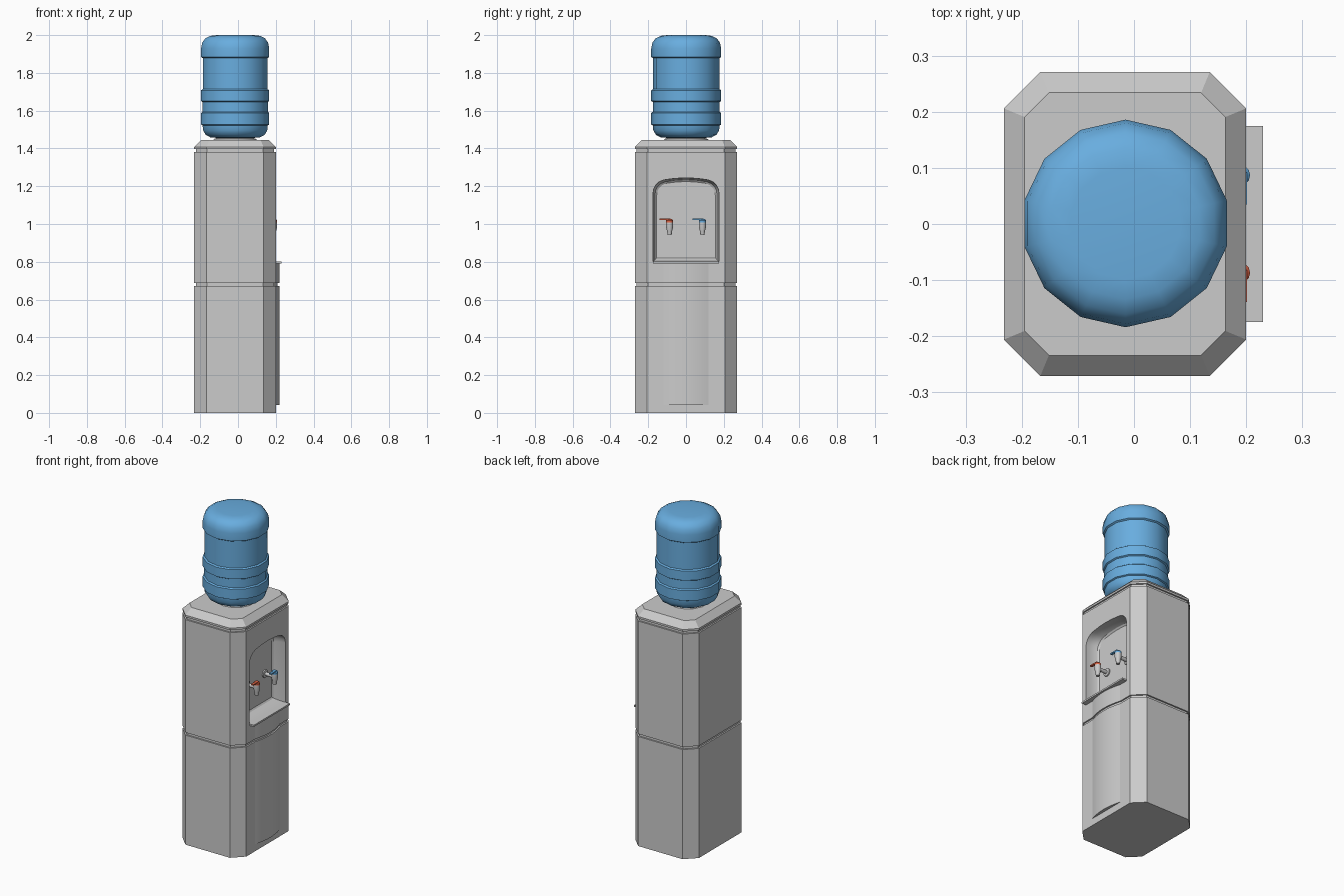
import bpy, bmesh, math
from mathutils import Vector

if "Cube" in bpy.data.objects:
    bpy.data.objects.remove(bpy.data.objects["Cube"])


def material(name, rgb):
    m = bpy.data.materials.new(name)
    m.diffuse_color = (*rgb, 1)
    m.use_nodes = True
    m.node_tree.nodes["Principled BSDF"].inputs["Base Color"].default_value = m.diffuse_color
    return m


BLUE = material("blue", (0.14, 0.42, 0.74))
RED = material("red", (0.75, 0.13, 0.06))


def loft(name, rings, mat=None, smooth=None):
    """Skin a stack of equal-length closed rings and cap both ends."""
    bm = bmesh.new()
    vs = [[bm.verts.new(p) for p in r] for r in rings]
    n = len(vs[0])
    for a, b in zip(vs, vs[1:]):
        for i in range(n):
            j = (i + 1) % n
            bm.faces.new((a[i], a[j], b[j], b[i]))
    bm.faces.new(vs[0][::-1])
    bm.faces.new(vs[-1])
    bmesh.ops.recalc_face_normals(bm, faces=bm.faces)
    me = bpy.data.meshes.new(name)
    bm.to_mesh(me)
    bm.free()
    ob = bpy.data.objects.new(name, me)
    bpy.context.collection.objects.link(ob)
    if mat:
        me.materials.append(mat)
    if smooth:
        shade(ob, smooth)
    return ob


def shade(ob, angle):
    bpy.ops.object.select_all(action='DESELECT')
    bpy.context.view_layer.objects.active = ob
    ob.select_set(True)
    bpy.ops.object.shade_smooth_by_angle(angle=math.radians(angle))


def turned(name, centre, profile, sides, mat=None, axis='Z', smooth=35):
    """Revolve (radius, height) pairs round a vertical or x axis."""
    rings = []
    for r, h in profile:
        ring = []
        for i in range(sides):
            t = math.pi / 2 + 2 * math.pi * i / sides
            u, v = r * math.cos(t), r * math.sin(t)
            p = (u, v, h) if axis == 'Z' else (h, u, v)
            ring.append(Vector(centre) + Vector(p))
        rings.append(ring)
    return loft(name, rings, mat, smooth)


def box(name, x0, x1, y0, y1, z0, z1, mat=None):
    return loft(name, [[(x0, y0, z), (x1, y0, z), (x1, y1, z), (x0, y1, z)]
                       for z in (z0, z1)], mat)


# Cabinet: chamfered rectangle with two grooves and a sloped cap
def octagon(z, d):
    x, y = 0.216 - d, 0.271 - d
    c = 0.065 - d * (2 - math.sqrt(2))
    pts = [(x, y - c), (x - c, y), (c - x, y), (-x, y - c),
           (-x, c - y), (c - x, -y), (x - c, -y), (x, c - y)]
    return [(a - 0.016, b, z) for a, b in pts]


G = 0.009
body = loft("cabinet", [octagon(z, d) for z, d in [
    (0, 0), (0.672, 0), (0.672, G), (0.688, G), (0.688, 0), (1.38, 0),
    (1.38, G), (1.396, G), (1.396, 0), (1.408, 0), (1.445, 0.037)]])

# Dispensing recess: arched outline, rounded into the back wall
half = [(0.175, 0.80), (0.175, 1.165), (0.171, 1.187), (0.161, 1.207),
        (0.145, 1.222), (0.12, 1.234), (0.06, 1.242)]
outline = half + [(0, 1.245)] + [(-y, z) for y, z in reversed(half)]


def recess_ring(x, d):
    return [(x, y * (1 - d / 0.175), 1.022 + (z - 1.022) * (1 - d / 0.222))
            for y, z in outline]


cutter = loft("recess_cutter", [recess_ring(x, d) for x, d in [
    (0.26, 0), (0.175, 0.001), (0.145, 0.005), (0.127, 0.011), (0.12, 0.02)]])
cutter.hide_render = True
mod = body.modifiers.new("recess", 'BOOLEAN')
mod.object = cutter
mod.solver = 'EXACT'
bpy.context.view_layer.objects.active = body
bpy.ops.object.modifier_apply(modifier=mod.name)
bpy.data.objects.remove(cutter)
shade(body, 30)


# Bowed lower front panel, following the cabinet groove
def bow(z, d):
    pts = []
    for i in range(13):
        y = -0.12 + 0.24 * i / 12
        pts.append((0.2 + 0.019 * (1 - (y / 0.12) ** 2) - d, y, z))
    return pts + [(0.18, 0.12, z), (0.18, -0.12, z)]


loft("front_panel", [bow(z, d) for z, d in [
    (0.043, 0), (0.672, 0), (0.672, G), (0.688, G), (0.688, 0), (0.795, 0)]],
    smooth=30)

# Drip tray lip
box("drip_tray", 0.19, 0.23, -0.175, 0.175, 0.792, 0.802)

# Bottle collar and bottle
BC = (-0.015, 0.001, 0)
turned("bottle_collar", BC, [(0.12, 1.44), (0.115, 1.45), (0.1, 1.455),
                             (0.1, 1.47)], 14)
turned("water_bottle", BC, [
    (0.10, 1.456), (0.135, 1.459), (0.160, 1.472), (0.174, 1.495),
    (0.177, 1.522), (0.185, 1.526), (0.185, 1.588), (0.177, 1.594),
    (0.177, 1.646), (0.185, 1.651), (0.185, 1.708), (0.176, 1.714),
    (0.176, 1.878), (0.185, 1.884), (0.185, 1.93), (0.179, 1.96),
    (0.162, 1.983), (0.135, 1.996), (0.10, 2.0)], 14, BLUE, smooth=40)

# Taps: hot and cold
for side, y, mat in (("hot", -0.087, RED), ("cold", 0.087, BLUE)):
    c = (0.188, y, 0)
    turned(side + "_tap_body", c, [(0.011, 0.943), (0.013, 0.96),
           (0.019, 0.985), (0.019, 1.008)], 12)
    turned(side + "_tap_cap", c, [(0.019, 1.008), (0.019, 1.019),
           (0.012, 1.026)], 12, mat)
    turned(side + "_tap_pipe", (0, y, 0.99), [(0.024, 0.117), (0.024, 0.127),
           (0.011, 0.129), (0.011, 0.188)], 12, axis='X')
    box(side + "_tap_lever", 0.186, 0.201, y - 0.052, y + 0.005,
        1.022, 1.029, mat)
